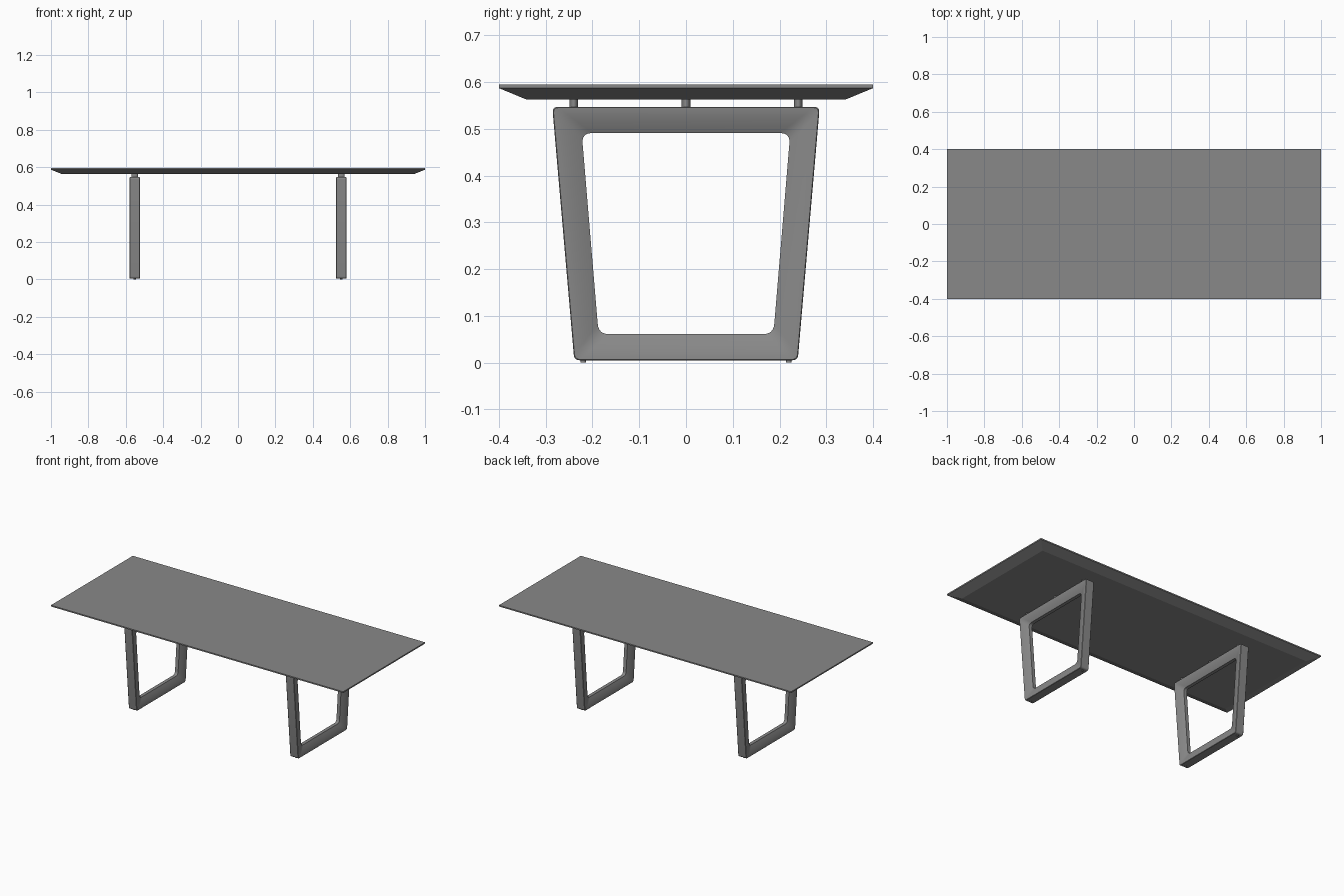
import bpy
import bmesh
import math
from mathutils import Vector

cube = bpy.data.objects.get("Cube")
if cube:
    bpy.data.objects.remove(cube, do_unlink=True)

grey = bpy.data.materials.new("mid grey")
grey.use_nodes = True
colour = (0.25, 0.25, 0.25, 1)
grey.diffuse_color = colour
grey.node_tree.nodes["Principled BSDF"].inputs["Base Color"].default_value = colour


def make_object(name, rings, closed=False, smooth=False):
    """Skin a list of equal-length point rings into one mesh."""
    bm = bmesh.new()
    loops = [[bm.verts.new(p) for p in ring] for ring in rings]
    pairs = list(zip(loops, loops[1:]))
    if closed:
        pairs.append((loops[-1], loops[0]))
    else:
        bm.faces.new(loops[0])
        bm.faces.new(loops[-1])
    for a, b in pairs:
        for i in range(len(a)):
            j = (i + 1) % len(a)
            bm.faces.new((a[i], a[j], b[j], b[i]))
    bmesh.ops.recalc_face_normals(bm, faces=bm.faces)
    mesh = bpy.data.meshes.new(name)
    bm.to_mesh(mesh)
    bm.free()
    mesh.materials.append(grey)
    obj = bpy.data.objects.new(name, mesh)
    bpy.context.collection.objects.link(obj)
    if smooth:
        bpy.ops.object.select_all(action='DESELECT')
        obj.select_set(True)
        bpy.context.view_layer.objects.active = obj
        bpy.ops.object.shade_smooth_by_angle(angle=math.radians(35))
    return obj


def rectangle(hx, hy, z):
    return [(-hx, -hy, z), (hx, -hy, z), (hx, hy, z), (-hx, hy, z)]


def ellipse(x, y, z, rx, ry, n=24):
    return [(x + rx * math.cos(math.tau * i / n), y + ry * math.sin(math.tau * i / n), z)
            for i in range(n)]


def trapezoid_loop(x, corners, radius, steps=6):
    """Trapezoid in the YZ plane with rounded corners."""
    points = []
    for i, c in enumerate(corners):
        start = c + (corners[i - 1] - c).normalized() * radius
        end = c + (corners[(i + 1) % 4] - c).normalized() * radius
        for s in range(steps + 1):
            t = s / steps
            p = start * (1 - t) ** 2 + c * 2 * t * (1 - t) + end * t ** 2
            points.append((x, p.x, p.y))
    return points


# Table top with an undercut edge
make_object("table_top", [rectangle(0.94, 0.342, 0.563),
                          rectangle(1, 0.4, 0.587),
                          rectangle(1, 0.4, 0.595)])

# Frame outlines: bottom and top corners, outside and around the opening
outer = [Vector(p) for p in ((-0.239, 0.005), (0.239, 0.005), (0.286, 0.547), (-0.286, 0.547))]
inner = [Vector(p) for p in ((-0.187, 0.061), (0.187, 0.061), (0.223, 0.491), (-0.223, 0.491))]

# Cross-section from the broad outside to the narrow inside: (depth, half width)
section = [(0, 0.0255), (0.03, 0.0275)]
for k in range(1, 9):
    t = k / 8
    section.append((0.03 + 0.97 * t, 0.0275 - 0.017 * t ** 1.6))
section = section + [(t, -w) for t, w in reversed(section)]

for side, sign in (("left", 1), ("right", -1)):
    cx = 0.5525 * sign
    rings = []
    for t, w in section:
        corners = [a.lerp(b, t) for a, b in zip(outer, inner)]
        rings.append(trapezoid_loop(cx + w, corners, 0.012 + 0.01 * t))
    make_object(side + "_leg_frame", rings, closed=True, smooth=True)

    # Spacers between frame and top
    for place, y in (("front", -0.24), ("middle", 0), ("back", 0.24)):
        make_object(f"{side}_{place}_spacer",
                    [ellipse(cx, y, z, 0.017, 0.0095) for z in (0.545, 0.564)], smooth=True)

    # Small floor glides
    for place, y in (("front", -0.22), ("back", 0.22)):
        make_object(f"{side}_{place}_glide",
                    [ellipse(cx, y, z, 0.006, 0.006) for z in (0, 0.007)], smooth=True)
